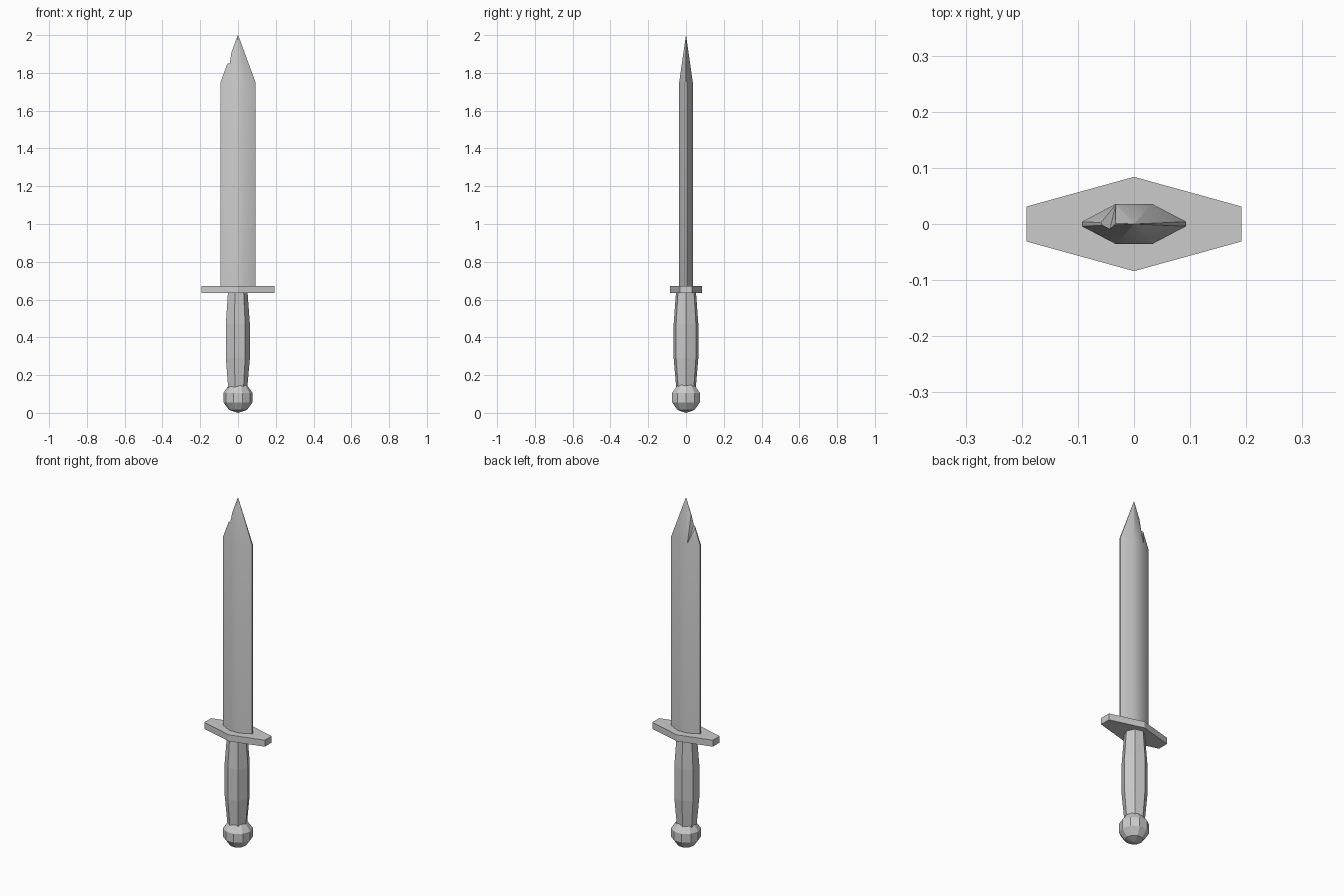
import bpy, bmesh
from math import cos, sin, pi
from mathutils import Vector

if "Cube" in bpy.data.objects:
    bpy.data.objects.remove(bpy.data.objects["Cube"])


def make(name, bm):
    bmesh.ops.recalc_face_normals(bm, faces=bm.faces)
    me = bpy.data.meshes.new(name)
    bm.to_mesh(me)
    bm.free()
    ob = bpy.data.objects.new(name, me)
    bpy.context.collection.objects.link(ob)
    return ob


def loft(name, rings):
    """Bridge equal-sized closed rings of points and cap both ends."""
    bm = bmesh.new()
    loops = [[bm.verts.new(p) for p in ring] for ring in rings]
    n = len(loops[0])
    for a, b in zip(loops, loops[1:]):
        for i in range(n):
            j = (i + 1) % n
            bm.faces.new((a[i], a[j], b[j], b[i]))
    bm.faces.new(loops[0][::-1])
    bm.faces.new(loops[-1])
    return make(name, bm)


# Pommel: low-poly ball
bm = bmesh.new()
bmesh.ops.create_uvsphere(bm, u_segments=10, v_segments=5, radius=0.081)
pommel = make("pommel", bm)
pommel.location.z = 0.081
pommel.rotation_euler.z = pi / 2

# Grip: seven-sided, swelling in the middle
profile = [(0.12, 0.052), (0.29, 0.067), (0.47, 0.067), (0.645, 0.054)]
loft("grip", [[(r * cos(2 * pi * i / 7) - 0.004, r * sin(2 * pi * i / 7), z)
               for i in range(7)] for z, r in profile])

# Cross guard: flat six-sided plate
plate = [(0.192, -0.031), (0.192, 0.031), (0, 0.084),
         (-0.192, 0.031), (-0.192, -0.031), (0, -0.084)]
loft("guard", [[(x, y, z) for x, y in plate] for z in (0.635, 0.672)])

# Blade: bevelled bar tapering to a point
quarter = [(0.093, 0.004), (0.032, 0.036)]
section = (quarter + [(-x, y) for x, y in quarter[::-1]]
           + [(-x, -y) for x, y in quarter] + [(x, -y) for x, y in quarter[::-1]])
blade = loft("blade", [[(x * s, y * s, z) for x, y in section]
                       for z, s in ((0.65, 1), (1.75, 1), (2.0, 0.01))])

# Chip near the tip: wedge whose valley runs from the back ridge to the front bevel
a = Vector((-0.032, 0.036, 1.752))
q = Vector((-0.043, -0.009, 1.85))
mid = (a + q) / 2
edge_pts = [Vector((-0.059, 0, 1.848)), Vector((-0.034, 0, 1.912))]
corners = [a + (a - q) * 0.05, q + (q - a) * 0.1] + [mid + (p - mid) * 4 for p in edge_pts]
bm = bmesh.new()
v = [bm.verts.new(p) for p in corners]
for tri in ((0, 1, 2), (0, 1, 3), (0, 2, 3), (1, 2, 3)):
    bm.faces.new([v[i] for i in tri])
cutter = make("chip_cutter", bm)
cutter.hide_render = True

bpy.context.view_layer.objects.active = blade
blade.select_set(True)
mod = blade.modifiers.new("chip", 'BOOLEAN')
mod.operation = 'DIFFERENCE'
mod.solver = 'EXACT'
mod.object = cutter
bpy.ops.object.modifier_apply(modifier=mod.name)
bpy.data.objects.remove(cutter)
bpy.ops.object.shade_smooth_by_angle()
